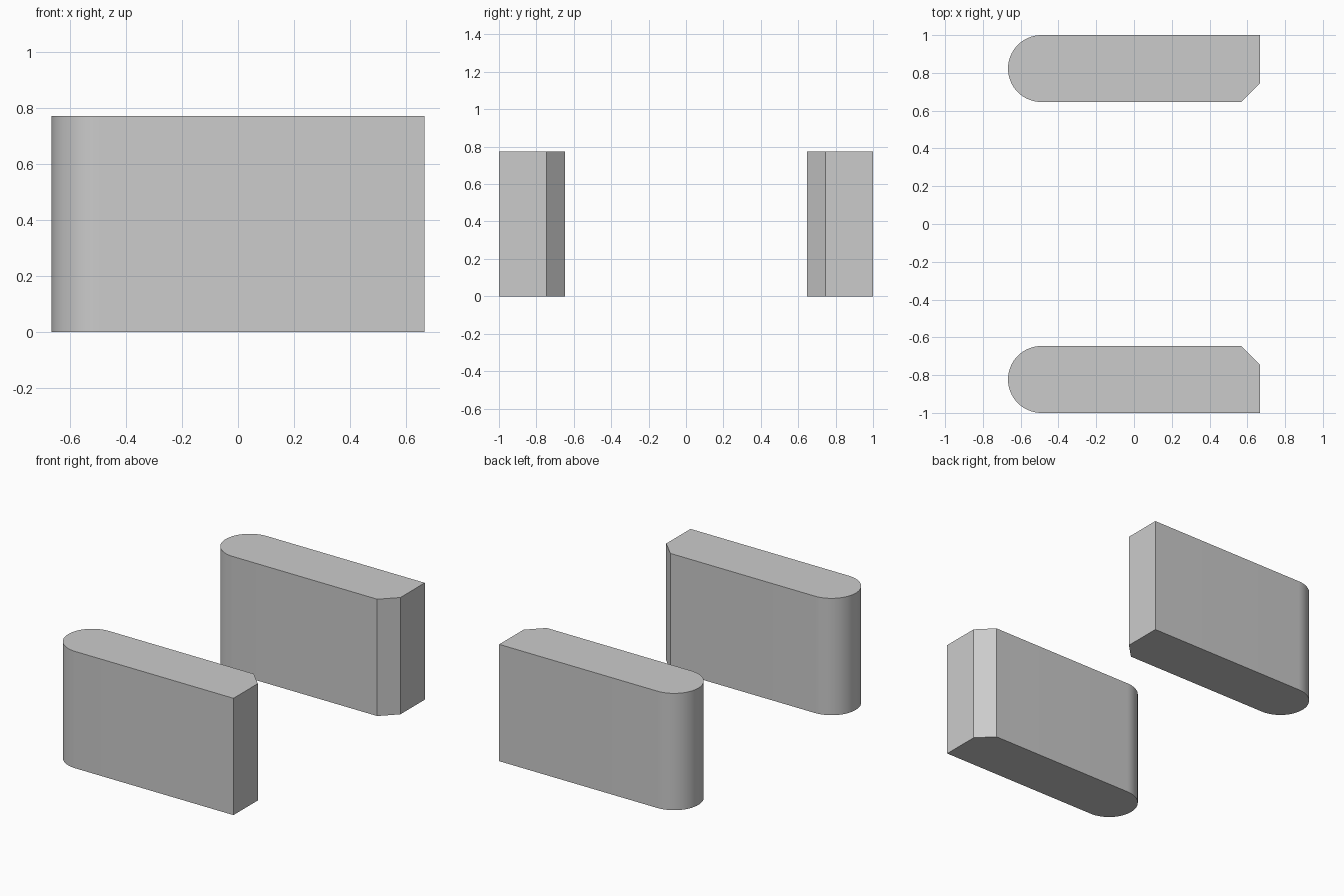
import bpy, bmesh, math

if "Cube" in bpy.data.objects:
    bpy.data.objects.remove(bpy.data.objects["Cube"])

HALF_X, Y_IN, Y_OUT, HEIGHT, CHAMFER = 0.667, 0.646, 1.0, 0.773, 0.1
RADIUS = (Y_OUT - Y_IN) / 2
ARC_STEPS = 32


def side_block(name, side):
    # Plan outline: chamfered inner corner at +x, full round end at -x
    outline = [(HALF_X - CHAMFER, Y_IN), (HALF_X, Y_IN + CHAMFER), (HALF_X, Y_OUT)]
    cx, cy = -HALF_X + RADIUS, (Y_IN + Y_OUT) / 2
    for i in range(ARC_STEPS + 1):
        a = math.pi / 2 + math.pi * i / ARC_STEPS
        outline.append((cx + RADIUS * math.cos(a), cy + RADIUS * math.sin(a)))

    # Extrude the outline upwards
    bm = bmesh.new()
    base = bm.faces.new([bm.verts.new((x, side * y, 0)) for x, y in outline])
    ext = bmesh.ops.extrude_face_region(bm, geom=[base], use_keep_orig=True)
    top = [v for v in ext["geom"] if isinstance(v, bmesh.types.BMVert)]
    bmesh.ops.translate(bm, verts=top, vec=(0, 0, HEIGHT))
    bmesh.ops.recalc_face_normals(bm, faces=bm.faces)
    mesh = bpy.data.meshes.new(name)
    bm.to_mesh(mesh)
    bm.free()

    # Smooth round end, sharp edges elsewhere
    obj = bpy.data.objects.new(name, mesh)
    bpy.context.collection.objects.link(obj)
    bpy.ops.object.select_all(action="DESELECT")
    obj.select_set(True)
    bpy.context.view_layer.objects.active = obj
    bpy.ops.object.shade_smooth_by_angle(angle=math.radians(30))


# Mirrored pair of blocks
side_block("front_block", -1)
side_block("back_block", 1)
